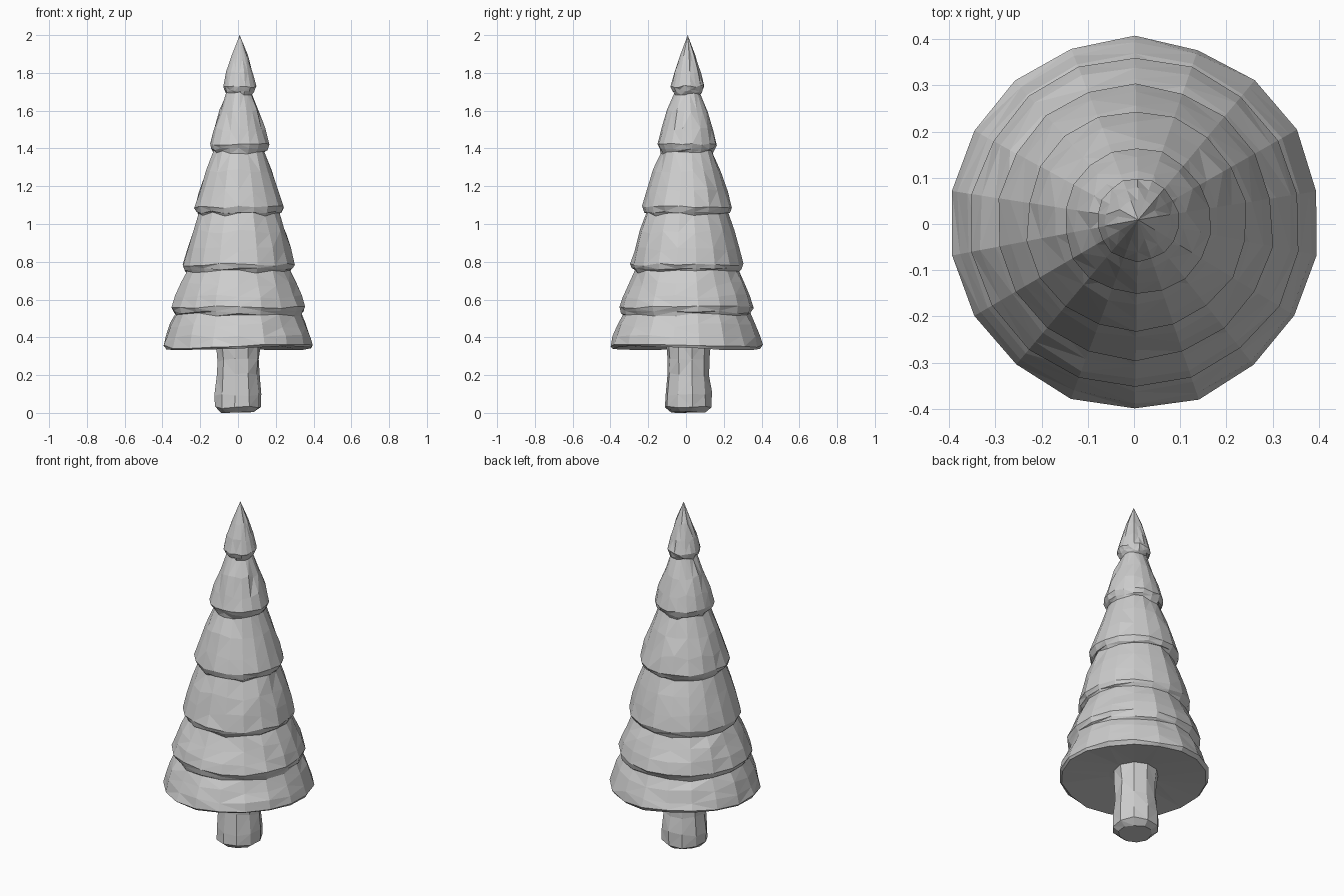
import bpy
import bmesh
import math
import random

random.seed(4)
if "Cube" in bpy.data.objects:
    bpy.data.objects.remove(bpy.data.objects["Cube"])

grey = bpy.data.materials.new("plain grey")
grey.use_nodes = True
grey.diffuse_color = (0.61, 0.61, 0.61, 1)
grey.node_tree.nodes["Principled BSDF"].inputs["Base Color"].default_value = (0.61, 0.61, 0.61, 1)


def carved_lathe(name, profile, sides, start, lean=0.0, tip=None):
    """Spin (radius, z, z jitter, wave) rings into a hand-carved, leaning solid."""
    bm = bmesh.new()
    rings = []
    for radius, z, dz, wave in profile:
        ring = []
        dr = min(0.004, 0.04 * radius)
        for i in range(sides):
            a = start + math.tau * i / sides
            r = radius + random.uniform(-dr, dr)
            ring.append(bm.verts.new((r * math.cos(a) + lean * z, r * math.sin(a) + lean * z,
                                      z + random.uniform(-dz, dz) - wave * math.sin(2 * a))))
        rings.append(ring)
    bm.faces.new(rings[0][::-1])
    for low, high in zip(rings, rings[1:]):
        for i in range(sides):
            j = (i + 1) % sides
            bm.faces.new((low[i], low[j], high[j], high[i]))
    if tip:
        top = bm.verts.new((lean * tip, lean * tip, tip))
        for i in range(sides):
            bm.faces.new((rings[-1][i], rings[-1][(i + 1) % sides], top))
    else:
        bm.faces.new(rings[-1])
    bmesh.ops.triangulate(bm, faces=[f for f in bm.faces if len(f.verts) == 4],
                          quad_method='SHORT_EDGE')
    bmesh.ops.recalc_face_normals(bm, faces=bm.faces)
    mesh = bpy.data.meshes.new(name)
    bm.to_mesh(mesh)
    bm.free()
    mesh.materials.append(grey)
    obj = bpy.data.objects.new(name, mesh)
    bpy.context.collection.objects.link(obj)
    return obj


# Foliage: hollowed underside, then stacked skirts with shallow undercuts
rims = [(0.402, 0.357), (0.357, 0.56), (0.298, 0.785), (0.238, 1.09), (0.159, 1.42), (0.089, 1.73)]
necks = [(r - 0.021, z - 0.038) for r, z in rims[1:]] + [(0.012, 1.965)]
profile = [(0.13, 0.372, 0, 0), (0.388, 0.343, 0.004, 0.011)]
for k, ((r, z), (neck_r, neck_z)) in enumerate(zip(rims, necks)):
    profile.append((r, z, 0.007, 0.011 if k == 0 else 0))
    for t in (0.3, 0.65):
        profile.append((r + (neck_r - r) * t + 0.005, z + (neck_z - z) * t, 0.012, 0))
    if k < 5:
        profile.append((neck_r, neck_z, 0.011, 0))
        profile.append((neck_r + 0.011, neck_z + 0.012, 0.009, 0))
carved_lathe("foliage", profile, 18, math.radians(-10), lean=0.0045, tip=2.0)

# Trunk: short post with a chamfered foot, waisted in the middle
trunk = [(0.09, 0.006, 0.006, 0), (0.124, 0.028, 0.008, 0), (0.124, 0.10, 0.015, 0),
         (0.114, 0.2, 0.015, 0), (0.113, 0.28, 0.012, 0), (0.122, 0.38, 0, 0)]
post = carved_lathe("trunk", trunk, 10, math.radians(10))
lowest = min(v.co.z for v in post.data.vertices)
for v in post.data.vertices:
    if v.co.z < 0.015:
        v.co.z -= lowest
post.location.y = 0.012
